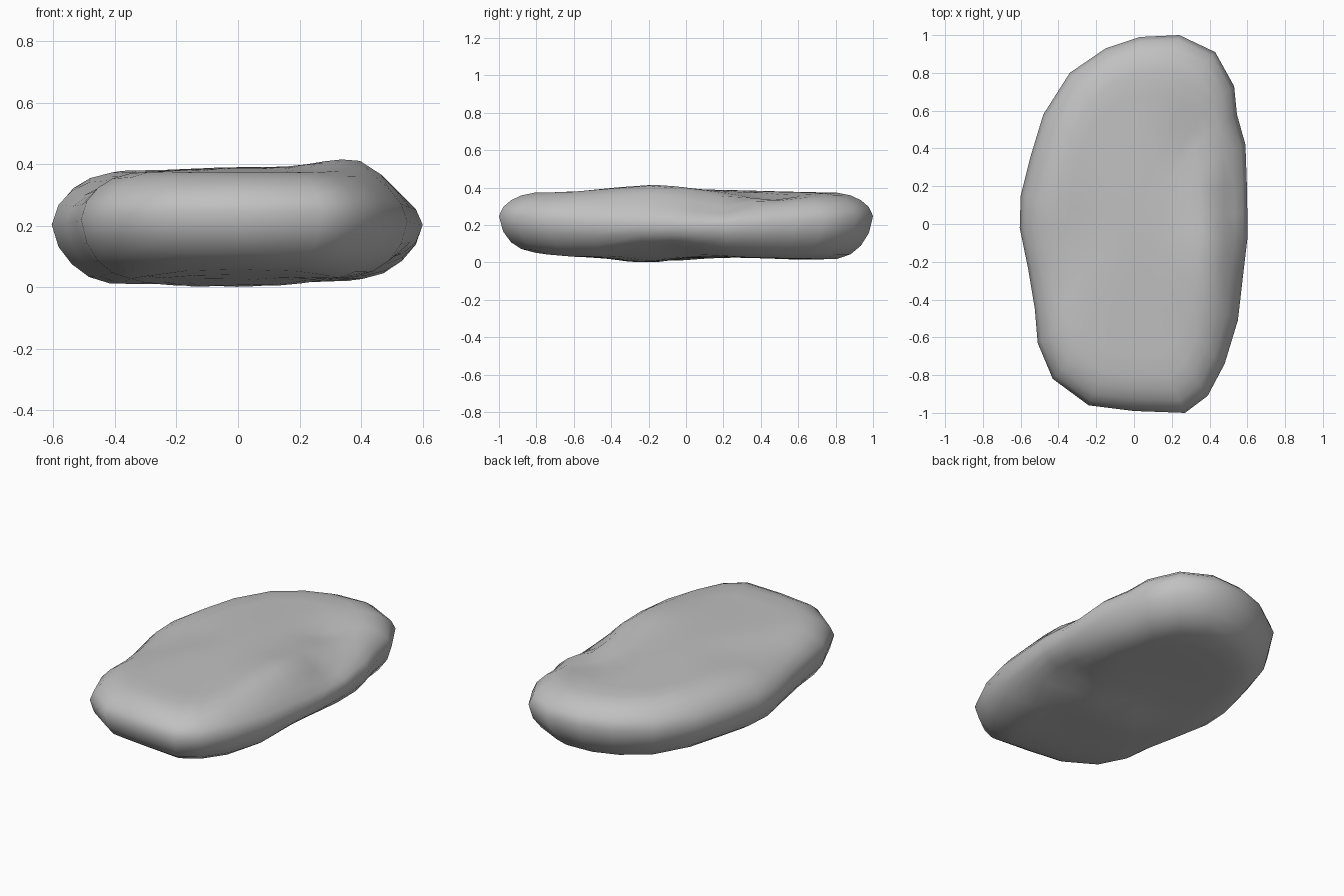
import bpy, bmesh
from math import exp

cube = bpy.data.objects.get("Cube")
if cube:
    bpy.data.objects.remove(cube, do_unlink=True)

stone_grey = bpy.data.materials.new("stone grey")
stone_grey.use_nodes = True
colour = (0.53, 0.53, 0.53, 1)
stone_grey.diffuse_color = colour
stone_grey.node_tree.nodes["Principled BSDF"].inputs["Base Color"].default_value = colour

# Widest contour of the pebble, counterclockwise
outline = [(.60, -.08), (.60, .06), (.597, .22), (.59, .42), (.545, .58), (.53, .73),
           (.43, .91), (.24, 1), (.03, .99), (-.15, .93), (-.34, .80), (-.48, .58),
           (-.55, .35), (-.60, .15), (-.605, -.02), (-.56, -.24), (-.525, -.45),
           (-.51, -.63), (-.43, -.82), (-.24, -.96), (0, -.99), (.27, -1),
           (.39, -.91), (.48, -.74), (.55, -.51), (.58, -.25)]


def bump(x, y, cx, cy, wx, wy):
    return exp(-((x - cx) / wx) ** 2 - ((y - cy) / wy) ** 2)


def top_height(x, y):
    # Broad crown, a raised shoulder with a notch behind it, and worn hollows
    return (.37 + .02 * bump(x, y, 0, 0, .5, .6)
            + .035 * bump(x, y, .36, -.2, .15, .26)
            - .045 * bump(x, y, .34, .45, .14, .18)
            - .06 * bump(x, y, .52, .17, .11, .14)
            - .05 * bump(x, y, .57, 0, .1, .6)
            - .04 * bump(x, y, -.46, -.22, .13, .26)
            - .012 * bump(x, y, -.25, -.05, .12, .2))


def bottom_height(x, y):
    # Resting areas, an undercut on one side and a lifted front
    return (.027 - .029 * bump(x, y, -.03, -.22, .3, .17)
            - .012 * bump(x, y, .1, .65, .35, .25)
            - .015 * bump(x, y, -.42, -.06, .14, .18)
            + .055 * bump(x, y, .47, -.12, .14, .24)
            + .035 * bump(x, y, -.05, -.87, .5, .2))


def contour(inset, shrink=1):
    return [(x * (1 - inset / .6) * shrink, y * (1 - inset) * shrink) for x, y in outline]


# Edge profile: inset from the rim, and how far the height reaches its surface
edge = [(.022, .40), (.065, .70), (.12, .90), (.19, 1)]
bm = bmesh.new()


def ring(points, surface, reach):
    verts = []
    for x, y in points:
        rim = .203 + .045 * y * y
        verts.append(bm.verts.new((x, y, rim + (surface(x, y) - rim) * reach)))
    return verts


def bridge(a, b, flip):
    for i in range(len(a)):
        j = (i + 1) % len(a)
        quad = (a[i], a[j], b[j], b[i])
        bm.faces.new(quad[::-1] if flip else quad)


# Both halves grow from the shared rim to a central point
rim = ring(contour(0), top_height, 0)
for surface, flip in ((top_height, False), (bottom_height, True)):
    last = rim
    for inset, reach in edge:
        new = ring(contour(inset), surface, reach)
        bridge(last, new, flip)
        last = new
    for shrink in (.85, .7, .55, .4, .2):
        new = ring(contour(.19, shrink), surface, 1)
        bridge(last, new, flip)
        last = new
    centre = bm.verts.new((0, 0, surface(0, 0)))
    for i in range(len(last)):
        tri = (last[i], last[(i + 1) % len(last)], centre)
        bm.faces.new(tri[::-1] if flip else tri)

bmesh.ops.recalc_face_normals(bm, faces=bm.faces)
for face in bm.faces:
    face.smooth = True
mesh = bpy.data.meshes.new("pebble")
bm.to_mesh(mesh)
bm.free()
mesh.materials.append(stone_grey)
pebble = bpy.data.objects.new("pebble", mesh)
bpy.context.collection.objects.link(pebble)
